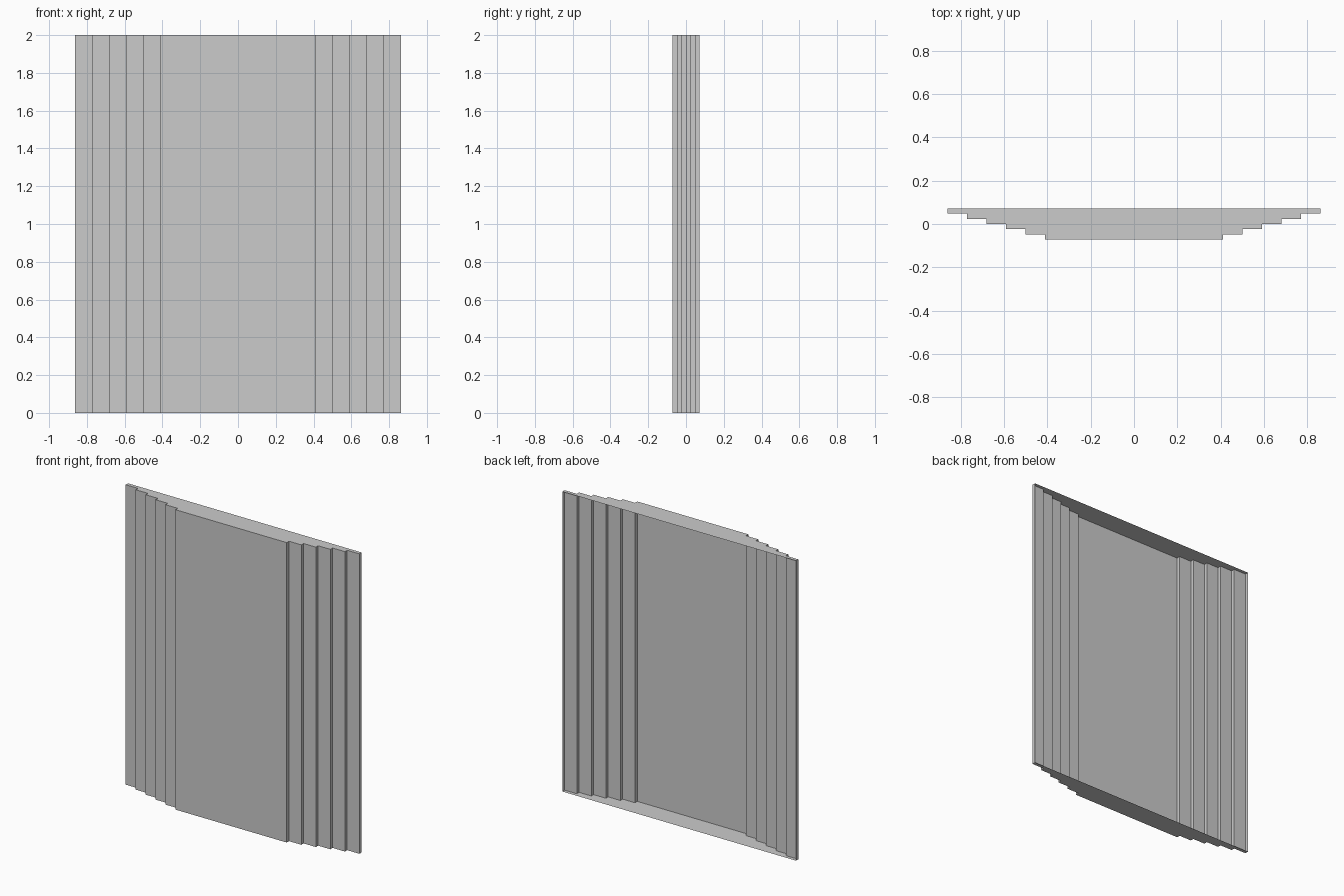
import bpy, bmesh

if "Cube" in bpy.data.objects:
    bpy.data.objects.remove(bpy.data.objects["Cube"])

HEIGHT = 2.0
STEPS = 6
HALF_DEPTH = 0.072
OUTER, INNER = 0.862, 0.41

# Stepped half profile, from the open back edge to the front panel
half = []
for i in range(STEPS):
    x = OUTER + (INNER - OUTER) * i / (STEPS - 1)
    for j in (i, i + 1):
        half.append((x, HALF_DEPTH - 2 * HALF_DEPTH * j / STEPS))

# Mirror to the left side: runs left back -> front -> right back
profile = [(-x, y) for x, y in half] + half[::-1]

bm = bmesh.new()
bottom = [bm.verts.new((x, y, 0)) for x, y in profile]
top = [bm.verts.new((x, y, HEIGHT)) for x, y in profile]

# Stepped front wall; the back is left open
for i in range(len(profile) - 1):
    bm.faces.new((bottom[i], bottom[i + 1], top[i + 1], top[i]))

# Top and bottom plates
bm.faces.new(top)
bm.faces.new(bottom[::-1])

mesh = bpy.data.meshes.new("stepped_panel")
bm.to_mesh(mesh)
bm.free()
panel = bpy.data.objects.new("stepped_panel", mesh)
bpy.context.collection.objects.link(panel)
